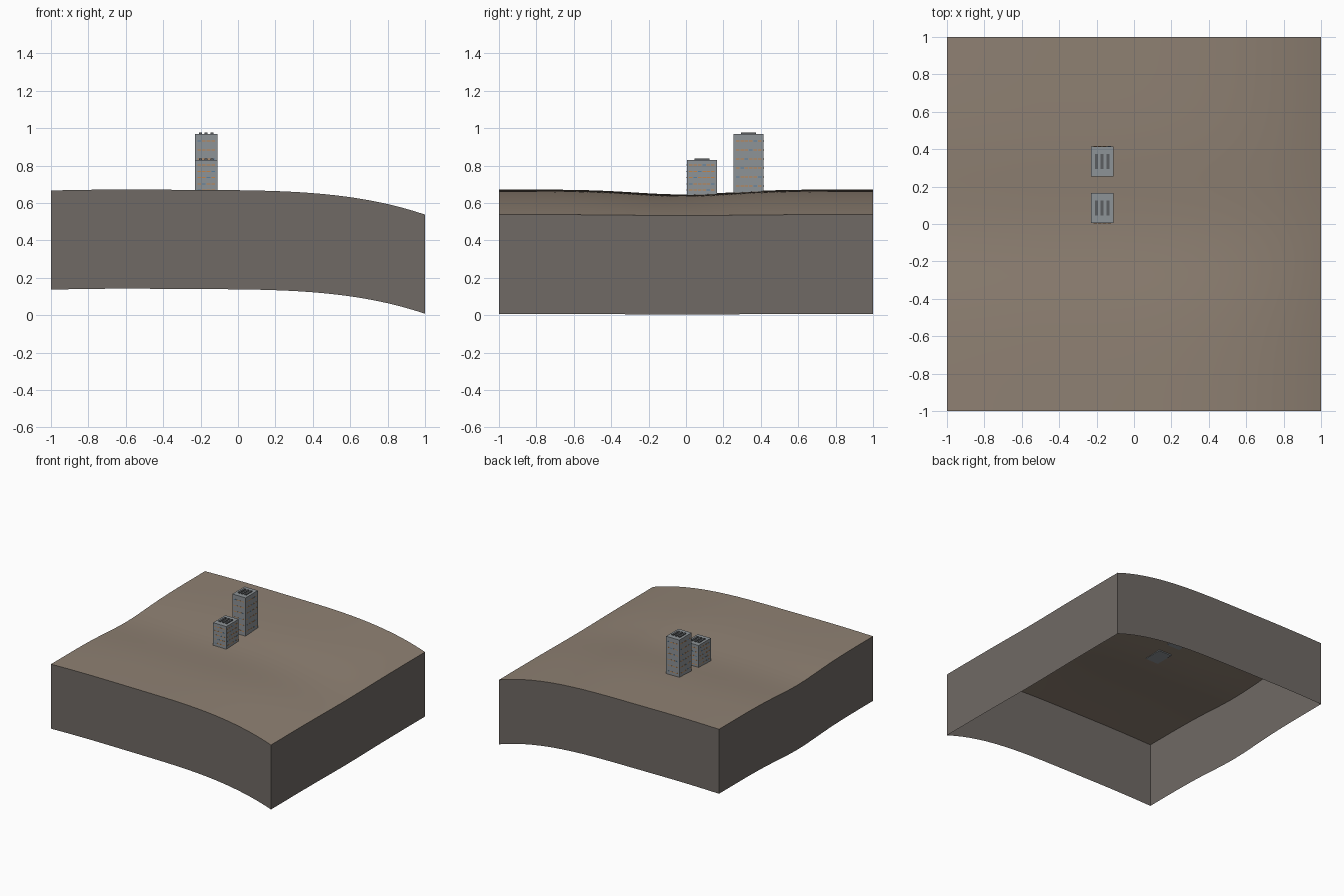
import bpy, bmesh, math

cube = bpy.data.objects.get("Cube")
if cube:
    bpy.data.objects.remove(cube, do_unlink=True)


def material(name, rgb):
    """Flat material from sRGB bytes."""
    col = [(c / 255 / 12.92) if c < 11 else ((c / 255 + 0.055) / 1.055) ** 2.4 for c in rgb] + [1]
    m = bpy.data.materials.new(name)
    m.use_nodes = True
    m.diffuse_color = col
    m.node_tree.nodes["Principled BSDF"].inputs["Base Color"].default_value = col
    return m


earth = material("brown earth", (143, 129, 115))
cliff = material("dark soil", (112, 106, 101))
wall = material("grey concrete", (141, 147, 151))
roof_dark = material("dark roof vent", (92, 95, 97))
lit = material("orange window", (196, 132, 72))
glass = material("blue window", (88, 126, 158))


def finish(name, bm, mats):
    me = bpy.data.meshes.new(name)
    bm.to_mesh(me)
    bm.free()
    for m in mats:
        me.materials.append(m)
    ob = bpy.data.objects.new(name, me)
    bpy.context.collection.objects.link(ob)
    return ob


def add_box(bm, lo, hi, index=0):
    """Box between two corners, with one material index."""
    verts = bmesh.ops.create_cube(bm, size=1)["verts"]
    for v in verts:
        v.co = [l + (c + 0.5) * (h - l) for c, l, h in zip(v.co, lo, hi)]
    for f in {f for v in verts for f in v.link_faces}:
        f.material_index = index


def ground(x, y):
    """Plateau that falls away at +x, with a shallow valley along y = 0."""
    z = 0.669 - 0.006 * x - 0.008 * max(0, -x - 0.5) ** 2 * 4
    z -= 0.125 * max(0, (x + 0.2) / 1.2) ** 3.2
    dip = 0.026 * math.exp(-((y + 0.02) / 0.36) ** 2)
    return z - dip * (1 - 0.8 * max(0, x) ** 2)


# Terrain surface
N = 50
bm = bmesh.new()
bmesh.ops.create_grid(bm, x_segments=N, y_segments=N, size=1)
for v in bm.verts:
    v.co.z = ground(v.co.x, v.co.y)
    
for f in bm.faces:
    f.smooth = True
finish("terrain", bm, [earth])

# Open skirt hanging from the terrain edge
SKIRT = 0.53
bm = bmesh.new()
corners = [(-1, -1), (1, -1), (1, 1), (-1, 1)]
for (ax, ay), (bx, by) in zip(corners, corners[1:] + corners[:1]):
    last = None
    for i in range(N + 1):
        t = i / N
        x, y = ax + (bx - ax) * t, ay + (by - ay) * t
        z = ground(x, y)
        pair = bm.verts.new((x, y, z - SKIRT)), bm.verts.new((x, y, z))
        if last:
            bm.faces.new((last[0], pair[0], pair[1], last[1]))
        last = pair
finish("skirt", bm, [cliff])


def building(name, y0, base, top, floors):
    x0, x1, y1 = -0.23, -0.11, y0 + 0.16
    bm = bmesh.new()
    add_box(bm, (x0, y0, base), (x1, y1, top))
    finish(name + "_walls", bm, [wall])

    # Thin rows of windows, mostly lit, on all four sides
    bm = bmesh.new()
    out, half = 0.001, 0.0025
    for k in range(floors):
        z = base + (top - base) * (k + 0.8) / (floors + 0.6)
        for side in range(4):
            along_x = side < 2
            a, b = (x0, x1) if along_x else (y0, y1)
            count = 4 if along_x else 6
            step = (b - a - 0.02) / count
            for i in range(count):
                s = a + 0.01 + (i + 0.1) * step
                e = s + step * 0.8
                p = ((y0, y1) if along_x else (x0, x1))[side % 2]
                index = 1 if (i * 3 + k * 2 + side) % 5 == 0 else 0
                if along_x:
                    add_box(bm, (s, p - out, z - half), (e, p + out, z + half), index)
                else:
                    add_box(bm, (p - out, s, z - half), (p + out, e, z + half), index)
    finish(name + "_windows", bm, [lit, glass])

    # Three roof vents
    bm = bmesh.new()
    for i in (-1, 0, 1):
        cx = (x0 + x1) / 2 + i * 0.03
        add_box(bm, (cx - 0.008, y0 + 0.04, top - 0.002), (cx + 0.008, y1 - 0.04, top + 0.007))
    finish(name + "_roof_vents", bm, [roof_dark])


building("short_tower", 0.005, 0.642, 0.83, 5)
building("tall_tower", 0.255, 0.652, 0.97, 6)
